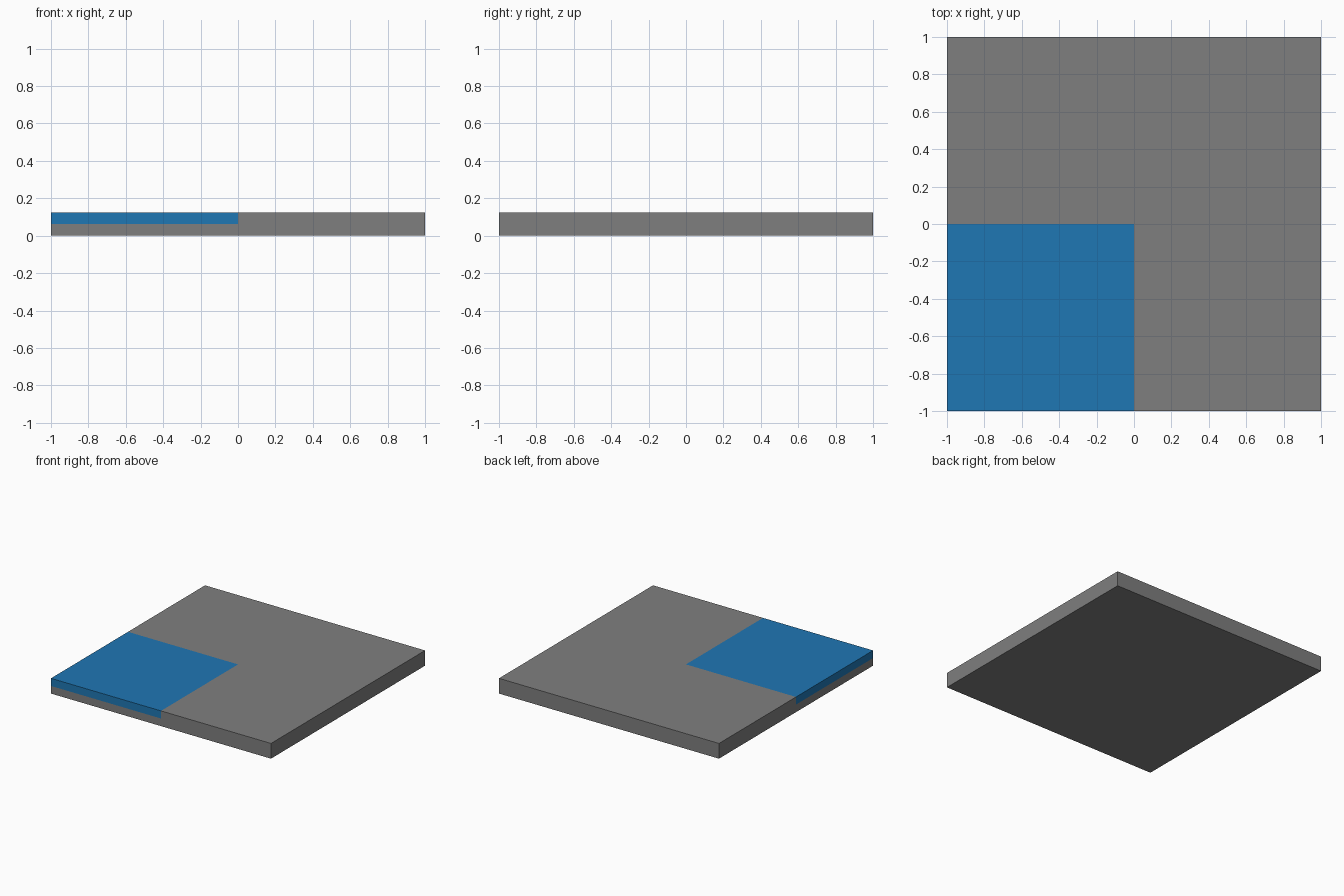
import bpy, bmesh
from mathutils import Matrix

if "Cube" in bpy.data.objects:
    bpy.data.objects.remove(bpy.data.objects["Cube"])

HEIGHT = 0.125


def material(name, rgb):
    mat = bpy.data.materials.new(name)
    mat.diffuse_color = (*rgb, 1.0)
    mat.use_nodes = True
    mat.node_tree.nodes["Principled BSDF"].inputs["Base Color"].default_value = mat.diffuse_color
    return mat


# Square slab standing on the ground
bm = bmesh.new()
size = Matrix.Diagonal((2, 2, HEIGHT, 1))
bmesh.ops.create_cube(bm, size=1, matrix=Matrix.Translation((0, 0, HEIGHT / 2)) @ size)

# Cut lines through the middle on each axis, bounding the blue inlay
for axis in ((1, 0, 0), (0, 1, 0), (0, 0, 1)):
    bmesh.ops.bisect_plane(bm, geom=bm.verts[:] + bm.edges[:] + bm.faces[:],
                           plane_co=(0, 0, HEIGHT / 2), plane_no=axis)

# Blue inlay: upper half of the front left quarter
for face in bm.faces:
    c = face.calc_center_median()
    face.material_index = int(c.x < 0 and c.y < 0 and c.z > HEIGHT / 2)

mesh = bpy.data.meshes.new("slab")
bm.to_mesh(mesh)
bm.free()
mesh.materials.append(material("grey", (0.212, 0.212, 0.212)))
mesh.materials.append(material("blue", (0.0137, 0.184, 0.456)))
bpy.context.collection.objects.link(bpy.data.objects.new("slab", mesh))
